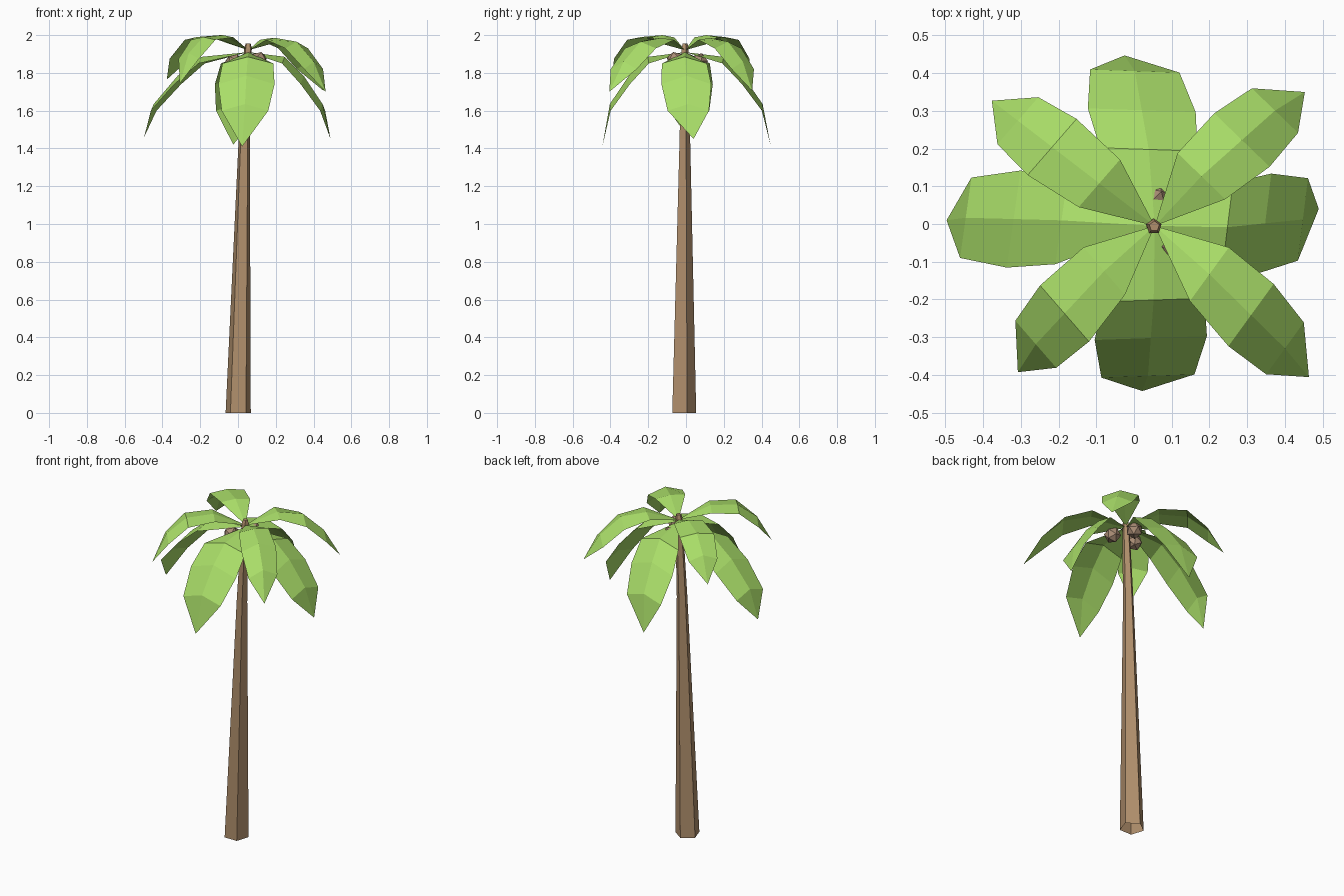
import bpy, bmesh, math
from mathutils import Vector

if "Cube" in bpy.data.objects:
    bpy.data.objects.remove(bpy.data.objects["Cube"])


def material(name, rgb):
    m = bpy.data.materials.new(name)
    m.diffuse_color = (*rgb, 1)
    m.use_nodes = True
    m.node_tree.nodes["Principled BSDF"].inputs["Base Color"].default_value = m.diffuse_color
    return m


BARK = material("bark_brown", (0.435, 0.275, 0.15))
HUSK = material("coconut_brown", (0.39, 0.26, 0.175))
GREEN = material("leaf_green", (0.40, 0.73, 0.14))


def finish(name, bm, mat):
    me = bpy.data.meshes.new(name)
    bm.to_mesh(me)
    bm.free()
    me.materials.append(mat)
    ob = bpy.data.objects.new(name, me)
    bpy.context.collection.objects.link(ob)
    return ob


# Trunk: leaning, tapering five-sided column, open underneath (centre x, y, z, radius)
bm = bmesh.new()
rings = []
for x, y, z, r in [(0.001, -0.016, 0, 0.07), (0.033, -0.009, 1.45, 0.031),
                   (0.053, -0.007, 1.93, 0.021), (0.054, -0.006, 1.955, 0.014)]:
    rings.append([bm.verts.new((x + r * math.cos(math.radians(90 + 72 * i)),
                                y + r * math.sin(math.radians(90 + 72 * i)), z))
                  for i in range(5)])
for a, b in zip(rings, rings[1:]):
    for i in range(5):
        j = (i + 1) % 5
        bm.faces.new((a[i], a[j], b[j], b[i]))
bm.faces.new(rings[-1])
finish("trunk", bm, BARK)


# Leaves: folded sheets; stations are (fraction of reach, crest height, half width, edge drop)
# shift moves the stations sideways so that the tip hooks over
def leaf(name, tip, heading, root_z, stations, width, shift):
    root = Vector((0.055, -0.005, root_z))
    tip = Vector(tip)
    h = math.radians(heading)
    side = Vector((-math.sin(h), math.cos(h), 0))
    bm = bmesh.new()
    start, end = bm.verts.new(root), bm.verts.new(tip)
    rows = []
    for f, z, hw, drop in stations:
        mid = root.lerp(tip, f) + side * shift
        mid.z = z
        rows.append([bm.verts.new(mid + side * hw * width * s - Vector((0, 0, drop * abs(s))))
                     for s in (-1, 0, 1)])
    for k in (0, 1):
        bm.faces.new((start, rows[0][k], rows[0][k + 1]))
        for a, b in zip(rows, rows[1:]):
            bm.faces.new((a[k], b[k], b[k + 1], a[k + 1]))
        bm.faces.new((rows[-1][k], end, rows[-1][k + 1]))
    finish(name, bm, GREEN)


LOW = [(0.45, 1.885, 0.132, 0.035), (0.68, 1.785, 0.146, 0.045), (0.91, 1.635, 0.121, 0.035)]
HIGH_RIGHT = [(0.34, 1.985, 0.088, 0.01), (0.61, 1.965, 0.102, 0.035), (0.83, 1.86, 0.085, 0.04)]
HIGH_LEFT = [(0.34, 2.0, 0.088, 0.012), (0.63, 1.99, 0.104, 0.015), (0.84, 1.905, 0.087, 0.03)]

leaf("lower_leaf_front", (0.022, -0.443, 1.41), -88, 1.91, LOW, 1.02, 0.012)
leaf("lower_leaf_back", (-0.025, 0.447, 1.42), 88, 1.91, LOW, 0.98, -0.02)
leaf("lower_leaf_left", (-0.497, 0.01, 1.46), 172, 1.91, LOW, 0.89, -0.008)
leaf("lower_leaf_right", (0.49, 0.04, 1.45), -7, 1.91, LOW, 0.91, -0.024)
leaf("upper_leaf_back_right", (0.453, 0.35, 1.705), 46, 1.92, HIGH_RIGHT, 1.0, 0.016)
leaf("upper_leaf_front_right", (0.464, -0.406, 1.70), -36, 1.92, HIGH_RIGHT, 1.0, 0.01)
leaf("upper_leaf_front_left", (-0.308, -0.393, 1.745), 221, 1.92, HIGH_LEFT, 0.95, -0.016)
leaf("upper_leaf_back_left", (-0.377, 0.327, 1.765), 139, 1.92, HIGH_LEFT, 0.95, 0.0)

# Coconuts: three faceted balls around the trunk under the crown
for i, (ang, z) in enumerate([(-40, 1.866), (85, 1.86), (196, 1.855)]):
    a = math.radians(ang)
    bm = bmesh.new()
    bmesh.ops.create_icosphere(bm, subdivisions=1, radius=0.048)
    ob = finish("coconut_%d" % (i + 1), bm, HUSK)
    ob.location = (0.05 + 0.077 * math.cos(a), -0.007 + 0.077 * math.sin(a), z)
    ob.rotation_euler = (0.3 * i, 0.4, a)
